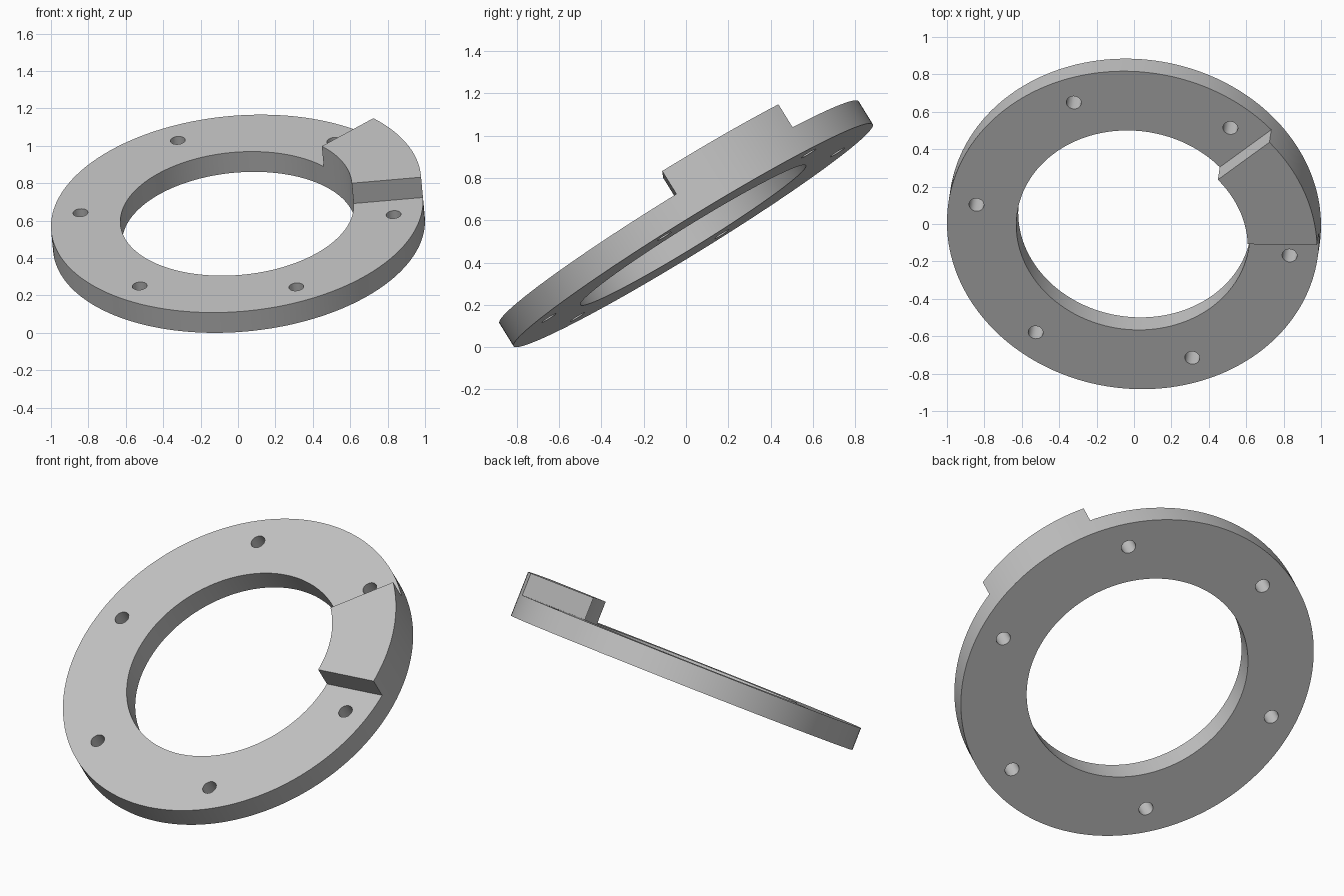
import bpy, bmesh
from math import radians, cos, sin
from mathutils import Matrix, Vector

OUTER, INNER, THICK = 0.998, 0.626, 0.128
STEP = 2                       # degrees per segment
PAD_START, PAD_END = 2, 42     # raised sector, in degrees
HOLE_RADIUS, HOLE_CIRCLE, HOLE_START = 0.04, 0.848, 52

cube = bpy.data.objects.get("Cube")
if cube:
    bpy.data.objects.remove(cube, do_unlink=True)

grey = bpy.data.materials.new("plain grey")
grey.use_nodes = True
colour = (0.54, 0.54, 0.54, 1)
grey.diffuse_color = colour
grey.node_tree.nodes["Principled BSDF"].inputs["Base Color"].default_value = colour


def make_object(name, bm):
    bmesh.ops.recalc_face_normals(bm, faces=bm.faces)
    mesh = bpy.data.meshes.new(name)
    bm.to_mesh(mesh)
    bm.free()
    mesh.materials.append(grey)
    obj = bpy.data.objects.new(name, mesh)
    bpy.context.collection.objects.link(obj)
    return obj


# Ring with a raised pad: each segment is one or two layers high
bm = bmesh.new()
count = 360 // STEP
cache = {}


def vert(k, level, radius):
    key = (k % count, level, radius)
    if key not in cache:
        a = radians(key[0] * STEP)
        cache[key] = bm.verts.new((radius * cos(a), radius * sin(a), level * THICK))
    return cache[key]


def layers(k):
    return 2 if PAD_START <= (k % count) * STEP < PAD_END else 1


for k in range(count):
    top = layers(k)
    for level in (0, top):
        bm.faces.new([vert(k, level, INNER), vert(k, level, OUTER),
                      vert(k + 1, level, OUTER), vert(k + 1, level, INNER)])
    for level in range(top):
        for r in (INNER, OUTER):
            bm.faces.new([vert(k, level, r), vert(k + 1, level, r),
                          vert(k + 1, level + 1, r), vert(k, level + 1, r)])
    if layers(k - 1) != top:   # end wall of the pad
        bm.faces.new([vert(k, 1, INNER), vert(k, 1, OUTER),
                      vert(k, 2, OUTER), vert(k, 2, INNER)])
ring = make_object("flange_ring", bm)

# Six bolt holes
bm = bmesh.new()
for i in range(6):
    a = radians(HOLE_START + 60 * i)
    place = Matrix.Translation((HOLE_CIRCLE * cos(a), HOLE_CIRCLE * sin(a), THICK / 2))
    bmesh.ops.create_cone(bm, cap_ends=True, segments=32, radius1=HOLE_RADIUS,
                          radius2=HOLE_RADIUS, depth=THICK * 2, matrix=place)
cutter = make_object("hole_cutter", bm)
cutter.hide_render = True

bpy.ops.object.select_all(action='DESELECT')
bpy.context.view_layer.objects.active = ring
ring.select_set(True)
holes = ring.modifiers.new("bolt holes", 'BOOLEAN')
holes.operation = 'DIFFERENCE'
holes.solver = 'EXACT'
holes.object = cutter
bpy.ops.object.modifier_apply(modifier=holes.name)
bpy.data.objects.remove(cutter, do_unlink=True)
bpy.ops.object.shade_smooth_by_angle(angle=radians(30))

# Tilt the ring into place
n = Vector((-0.08, -0.524, 0.848)).normalized()
u = (Vector((1, 0, 0)) - n * n.x).normalized()
v = n.cross(u)
ring.matrix_world = (Matrix.Translation((0.005, 0.034, 0.529))
                     @ Matrix((u, v, n)).transposed().to_4x4())
